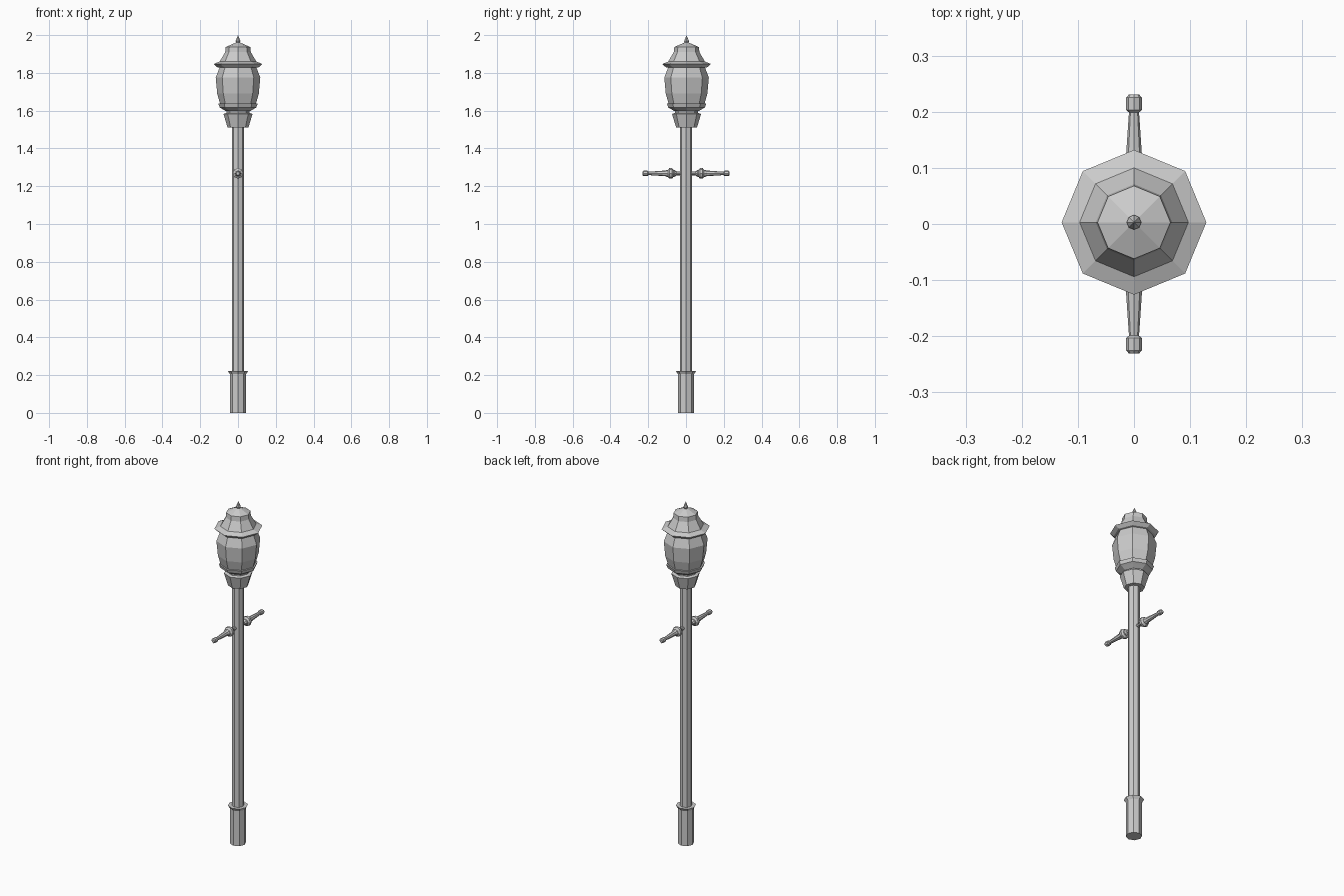
import bpy, bmesh, math
from mathutils import Matrix

if "Cube" in bpy.data.objects:
    bpy.data.objects.remove(bpy.data.objects["Cube"])

SIDES = 8


def lathe(name, profile, location=(0, 0, 0), rotation=None):
    """Closed eight-sided turned solid from (radius, height) points."""
    bm = bmesh.new()
    rings = []
    for r, h in profile:
        if r == 0:
            rings.append([bm.verts.new((0, 0, h))] * SIDES)
        else:
            rings.append([bm.verts.new((r * math.cos(i * math.tau / SIDES),
                                        r * math.sin(i * math.tau / SIDES), h))
                          for i in range(SIDES)])
    for a, b in zip(rings, rings[1:]):
        for i in range(SIDES):
            j = (i + 1) % SIDES
            bm.faces.new(list(dict.fromkeys((a[i], a[j], b[j], b[i]))))
    if profile[0][0] > 0:
        bm.faces.new(rings[0][::-1])
    if profile[-1][0] > 0:
        bm.faces.new(rings[-1])
    if rotation:
        bmesh.ops.transform(bm, matrix=rotation, verts=bm.verts)
    bmesh.ops.translate(bm, vec=location, verts=bm.verts)
    bmesh.ops.recalc_face_normals(bm, faces=bm.faces)
    mesh = bpy.data.meshes.new(name)
    bm.to_mesh(mesh)
    bm.free()
    obj = bpy.data.objects.new(name, mesh)
    bpy.context.collection.objects.link(obj)
    return obj


# Base with flared collar, and the post
lathe("base", [(0.043, 0), (0.043, 0.205), (0.054, 0.222), (0.034, 0.222)])
lathe("post", [(0.033, 0.2), (0.033, 1.53)])

# Lantern, stacked from bottom to top
lantern = (0, 0.003, 0)
lathe("lantern_cup", [(0.055, 1.51), (0.077, 1.583), (0.06, 1.588),
                      (0.06, 1.61)], lantern)
lathe("lantern_gallery", [(0.064, 1.597), (0.085, 1.61), (0.097, 1.617),
                          (0.104, 1.637), (0.088, 1.637)], lantern)
lathe("lantern_glass", [(0.093, 1.63), (0.110, 1.69), (0.118, 1.775),
                        (0.097, 1.83)], lantern)
lathe("lantern_roof", [(0.09, 1.826), (0.11, 1.83), (0.129, 1.847),
                       (0.097, 1.86), (0.068, 1.91), (0.065, 1.937),
                       (0.012, 1.96)], lantern)
lathe("roof_spike", [(0.008, 1.955), (0.013, 1.968), (0, 2.0)], lantern)

# Ladder arm along +y, mirrored to -y
arm = lathe("ladder_arm", [(0.01, 0.02), (0.01, 0.05), (0.018, 0.06),
                           (0.018, 0.066), (0.028, 0.074), (0.028, 0.088),
                           (0.018, 0.096), (0.018, 0.104), (0.015, 0.11),
                           (0.009, 0.199), (0.014, 0.203), (0.014, 0.225),
                           (0.009, 0.231)],
            (0, 0, 1.268), Matrix.Rotation(-math.pi / 2, 4, 'X'))
mirror = arm.modifiers.new("mirror", 'MIRROR')
mirror.use_axis = (False, True, False)
